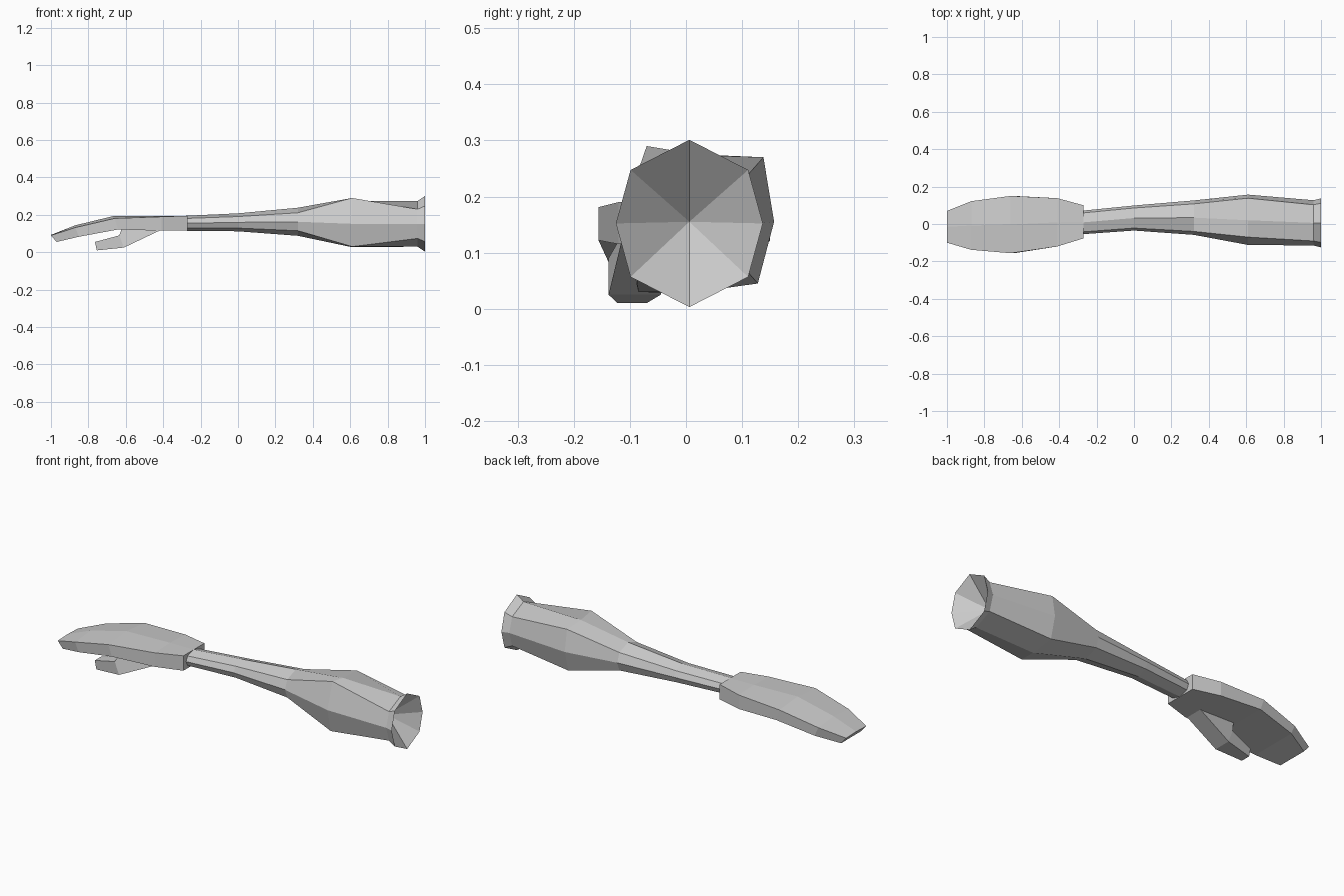
import bpy, bmesh

if "Cube" in bpy.data.objects:
    bpy.data.objects.remove(bpy.data.objects["Cube"])


def loft(name, rings, cap_start=True, cap_end=True, tip=None):
    """Skin a list of equal-length vertex rings; optionally end in a fan to tip."""
    bm = bmesh.new()
    loops = [[bm.verts.new(p) for p in ring] for ring in rings]
    n = len(loops[0])
    for a, b in zip(loops, loops[1:]):
        for i in range(n):
            j = (i + 1) % n
            bm.faces.new((a[i], a[j], b[j], b[i]))
    if cap_start:
        bm.faces.new(loops[0])
    if tip:
        t = bm.verts.new(tip)
        for i in range(n):
            bm.faces.new((loops[-1][i], loops[-1][(i + 1) % n], t))
    elif cap_end:
        bm.faces.new(loops[-1])
    bmesh.ops.recalc_face_normals(bm, faces=bm.faces)
    me = bpy.data.meshes.new(name)
    bm.to_mesh(me)
    bm.free()
    ob = bpy.data.objects.new(name, me)
    bpy.context.collection.objects.link(ob)
    return ob


def octagon(x, cy, cz, ry, rz):
    k = [(0, 1), (-.8, .64), (-1, 0), (-.8, -.64), (0, -1), (.8, -.64), (1, 0), (.8, .64)]
    return [(x, cy + u * ry, cz + v * rz) for u, v in k]


# forearm: slim wrist, muscle bulge, flared rim and hollow cone end
bulge = [(.02, .275), (-.07, .29), (-.112, .152), (-.085, .03),
         (0, .027), (.128, .045), (.157, .155), (.138, .27)]
forearm = [
    octagon(-.28, .008, .155, .063, .04),
    octagon(0, .032, .16, .067, .048),
    octagon(.32, .034, .163, .092, .075),
    [(.61, y, z) for y, z in bulge],
    octagon(.96, .006, .152, .121, .122),
    octagon(1.0, .006, .152, .131, .149),
]
loft("forearm", forearm, tip=(.88, .006, .155))

# hand: flat mitten, stations of x, y range, top z, bottom z, crown, bottom x shift
stations = [
    (-1.0, -.10, .07, .09, .055, .003, .03),
    (-.87, -.138, .122, .132, .083, .012, .02),
    (-.66, -.156, .15, .181, .122, .014, .02),
    (-.41, -.12, .138, .19, .115, .005, 0),
    (-.27, -.077, .10, .195, .115, 0, 0),
]
hand = []
for x, y0, y1, top, bot, crown, dx in stations:
    mid = (y0 + y1) / 2
    hand.append([(x, y0, top), (x, mid, top + crown), (x, y1, top),
                 (x + dx, y1, bot), (x + dx, mid, bot), (x + dx, y0, bot)])
loft("hand", hand)

# thumb: base under the palm, knuckle, tip; pairs of front/rear corner points
thumb_path = [
    ((-.41, .12), (-.62, .13), -.115, -.02),
    ((-.61, .025), (-.635, .09), -.138, -.045),
    ((-.755, .01), (-.765, .055), -.122, -.07),
]
thumb = [[(a[0], y0, a[1]), (a[0], y1, a[1]), (b[0], y1, b[1]), (b[0], y0, b[1])]
         for a, b, y0, y1 in thumb_path]
loft("thumb", thumb)
